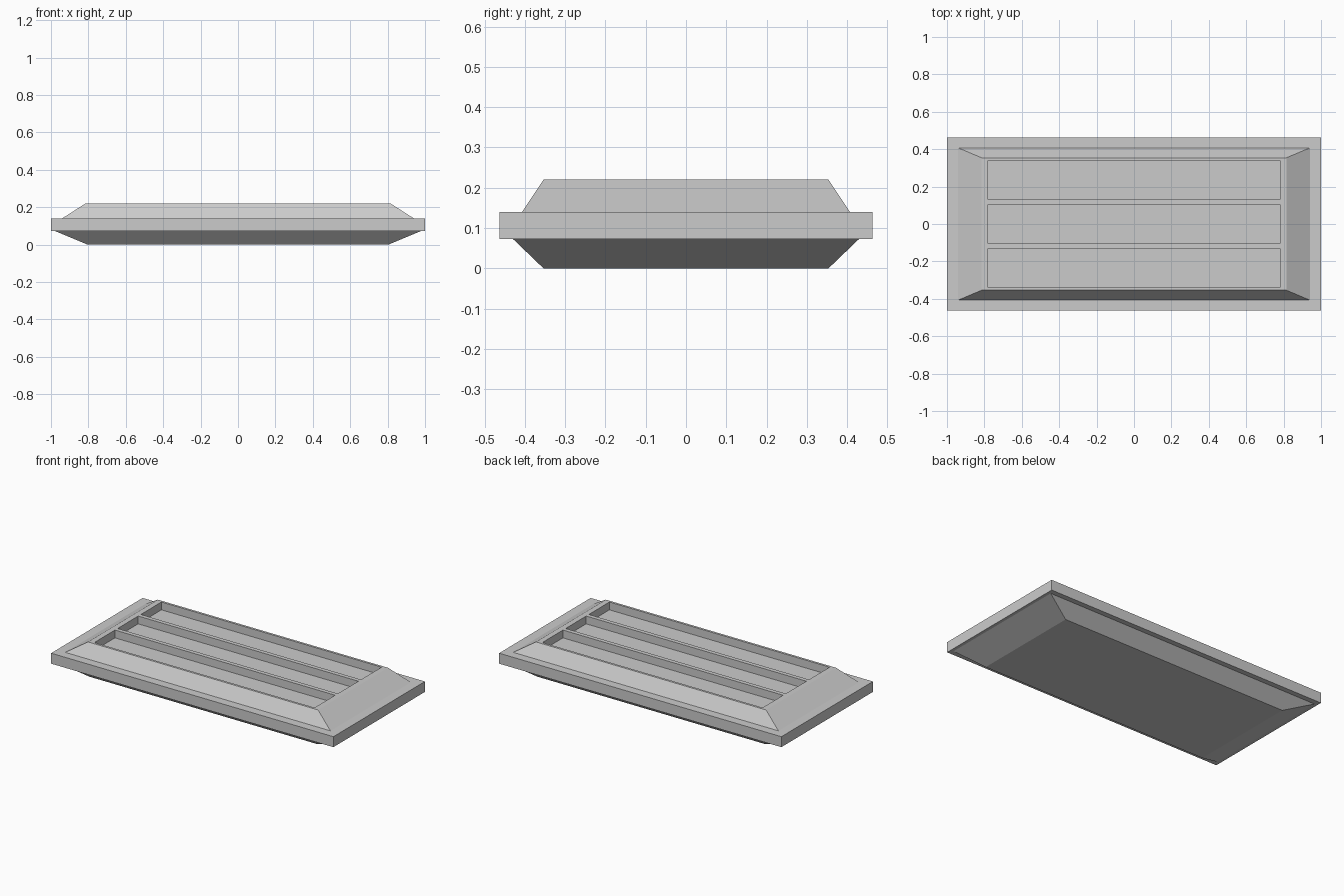
import bpy
import bmesh

if "Cube" in bpy.data.objects:
    bpy.data.objects.remove(bpy.data.objects["Cube"])


def add_frustum(bm, low, high):
    """Four-sided block between two centred rectangles (half_x, half_y, z), shifted by optional y."""
    rings = []
    for hx, hy, z, cy in (low, high):
        rings.append([bm.verts.new((sx * hx, cy + sy * hy, z))
                      for sx, sy in ((-1, -1), (1, -1), (1, 1), (-1, 1))])
    a, b = rings
    bm.faces.new(a[::-1])
    bm.faces.new(b)
    for i in range(4):
        j = (i + 1) % 4
        bm.faces.new((a[i], a[j], b[j], b[i]))


def make_object(name, blocks):
    bm = bmesh.new()
    for low, high in blocks:
        add_frustum(bm, low, high)
    mesh = bpy.data.meshes.new(name)
    bm.to_mesh(mesh)
    bm.free()
    obj = bpy.data.objects.new(name, mesh)
    bpy.context.collection.objects.link(obj)
    return obj


# Tapered underside, flat rim and raised top
make_object("tapered_base", [((0.805, 0.354, 0, 0), (0.98, 0.43, 0.073, 0))])
make_object("rim_slab", [((1.0, 0.463, 0.073, 0), (1.0, 0.463, 0.14, 0))])
top = make_object("raised_top", [((0.94, 0.407, 0.14, 0), (0.815, 0.354, 0.22, 0))])

# Three long recesses cut into the raised top
cutter = make_object("recess_cutter", [
    ((0.78, 0.104, 0.17, y), (0.78, 0.104, 0.30, y)) for y in (-0.235, 0, 0.235)])
cutter.hide_render = True
cutter.hide_viewport = True
cut = top.modifiers.new("recesses", 'BOOLEAN')
cut.operation = 'DIFFERENCE'
cut.solver = 'EXACT'
cut.object = cutter
